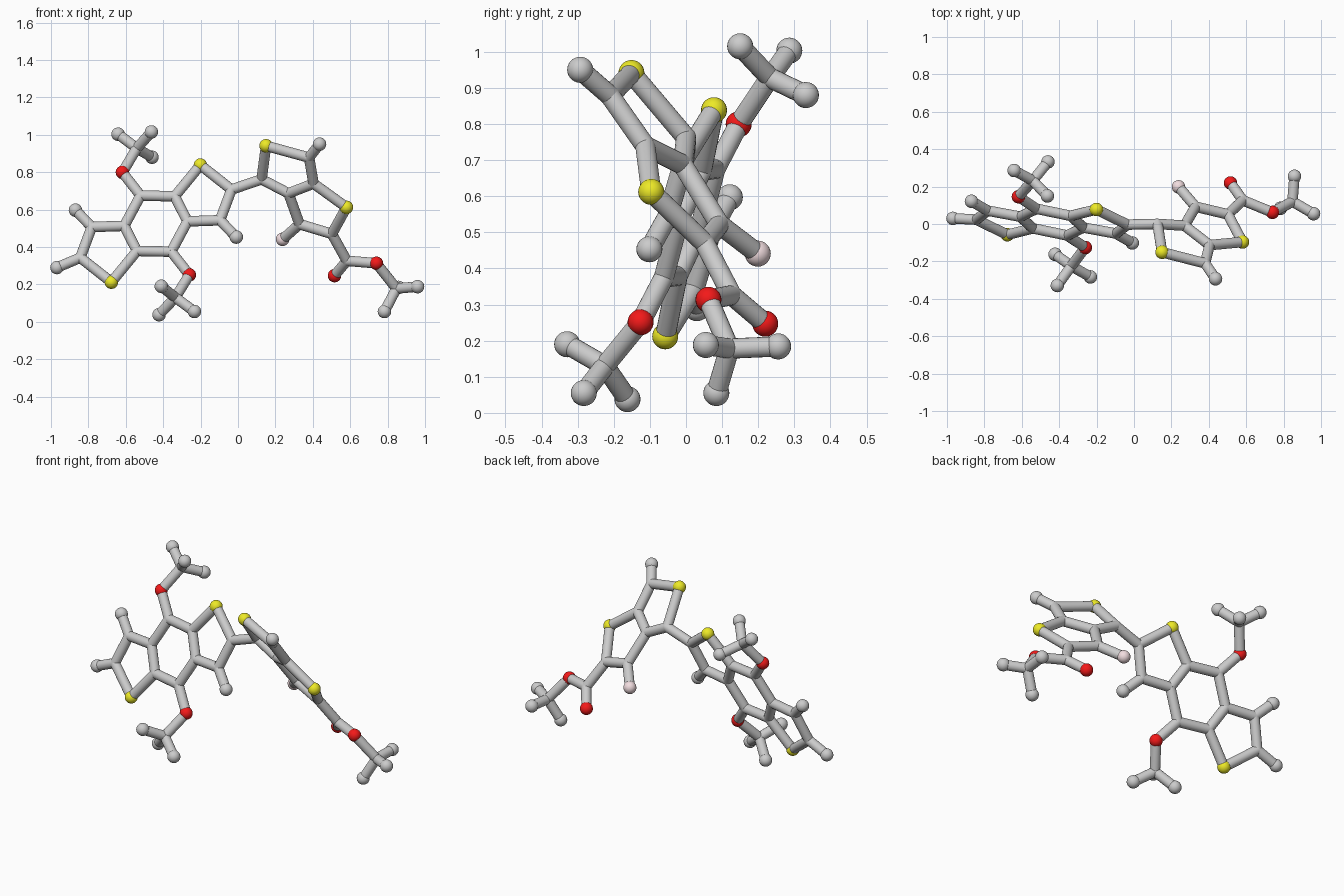
import bpy, bmesh
from mathutils import Vector, Matrix

if "Cube" in bpy.data.objects:
    bpy.data.objects.remove(bpy.data.objects["Cube"])

STICK, BALL = 0.028, 0.036
COLOURS = {"S": (0.85, 0.82, 0.02, 1), "O": (0.9, 0.01, 0.01, 1), "F": (0.88, 0.72, 0.74, 1)}
NAMES = {"C": "carbon_joints", "H": "hydrogen_balls", "S": "sulfur_balls",
         "O": "oxygen_balls", "F": "fluorine_ball"}
MATS = {}
for key, col in COLOURS.items():
    MATS[key] = bpy.data.materials.new(NAMES[key])
    MATS[key].diffuse_color = col


def finish(bm, name, mat=None):
    me = bpy.data.meshes.new(name)
    for f in bm.faces:
        f.smooth = len(f.verts) <= 4
    bm.to_mesh(me)
    bm.free()
    ob = bpy.data.objects.new(name, me)
    bpy.context.collection.objects.link(ob)
    if mat:
        me.materials.append(mat)


def build(group, atoms, bonds):
    """First letter of an atom's name is its element; bonds are 'A-B' pairs."""
    for el, label in NAMES.items():
        pts = [p for n, p in atoms.items() if n[0] == el]
        if not pts:
            continue
        bm = bmesh.new()
        for p in pts:
            bmesh.ops.create_uvsphere(bm, u_segments=24, v_segments=14,
                                      radius=STICK if el == "C" else BALL,
                                      matrix=Matrix.Translation(p))
        finish(bm, f"{group}_{label}", MATS.get(el))
    bm = bmesh.new()
    for pair in bonds.split():
        a, b = (atoms[n] for n in pair.split("-"))
        d = b - a
        m = Matrix.Translation((a + b) / 2) @ d.to_track_quat("Z", "Y").to_matrix().to_4x4()
        bmesh.ops.create_cone(bm, cap_ends=True, segments=20, radius1=STICK,
                              radius2=STICK, depth=d.length, matrix=m)
    finish(bm, f"{group}_bonds")


def on_plane(flat, a, b, c):
    """Lift (x, z) points onto the plane y = a + b*x + c*z."""
    return {n: Vector((x, a + b * x + c * z, z)) for n, (x, z) in flat.items()}


# Three-ring core: one half on its plane, the other half by point inversion
half = on_plane({"S": (-.201, .838), "Ca": (-.035, .707), "Cb": (-.096, .543),
                 "H": (-.009, .453), "Cc": (-.27, .537), "Cd": (-.338, .671),
                 "Ce": (-.521, .675), "O": (-.618, .799)}, -.269, -.198, .366)
centre = Vector((-.439, .010, .525))
core = dict(half)
core.update({n + "2": 2 * centre - p for n, p in half.items()})
core["H_end"] = Vector((-.968, .03, .29))
half_bonds = "Ca-S S-Cd Cd-Cc Cc-Cb Cb-Ca Cb-H Cd-Ce Ce-O".split()
other = [b.replace("-", "2-") + "2" for b in half_bonds]
build("core", core, " ".join(half_bonds + other) + " Ce-Cc2 Ce2-Cc Ca2-H_end")


# Methyl groups: anchor oxygen, carbon and three hydrogens
def methyl(group, anchor, carbon, hydrogens):
    atoms = {f"H{i}": Vector(h) for i, h in enumerate(hydrogens)}
    atoms["C"] = Vector(carbon)
    bm_atoms = dict(atoms, X=anchor)      # X has no ball of its own
    build(group, bm_atoms, "C-X C-H0 C-H1 C-H2")


methyl("upper_methyl", core["O"], (-.541, .232, .928),
       [(-.641, .286, 1.003), (-.46, .332, .88), (-.463, .15, 1.015)])
methyl("lower_methyl", core["O2"], (-.335, -.225, .13),
       [(-.233, -.283, .055), (-.41, -.329, .19), (-.422, -.162, .038)])

# Twisted two-ring unit with fluorine and ester arm
side = on_plane({"Ca": (.126, .762), "S1": (.15, .941), "Cb": (.38, .878),
                 "H": (.436, .95), "Cc": (.404, .739), "Cd": (.27, .687),
                 "S2": (.58, .612), "Ce": (.502, .47), "Cf": (.329, .522),
                 "F": (.238, .441), "Cg": (.582, .326), "O1": (.516, .247),
                 "O2": (.74, .313)}, .656, -.4715, -.7825)
side["X"] = core["Ca"]
build("side_unit", side, "X-Ca Ca-S1 S1-Cb Cb-H Cb-Cc Cc-Cd Cd-Ca Cc-S2 S2-Ce "
      "Ce-Cf Cf-Cd Cf-F Ce-Cg Cg-O1 Cg-O2")
methyl("ester_methyl", side["O2"], (.847, .12, .178),
       [(.96, .055, .188), (.858, .255, .184), (.783, .084, .055)])

for m in bpy.data.materials:
    if m.users and not m.is_grease_pencil:
        m.use_nodes = True
        m.node_tree.nodes["Principled BSDF"].inputs["Base Color"].default_value = m.diffuse_color
